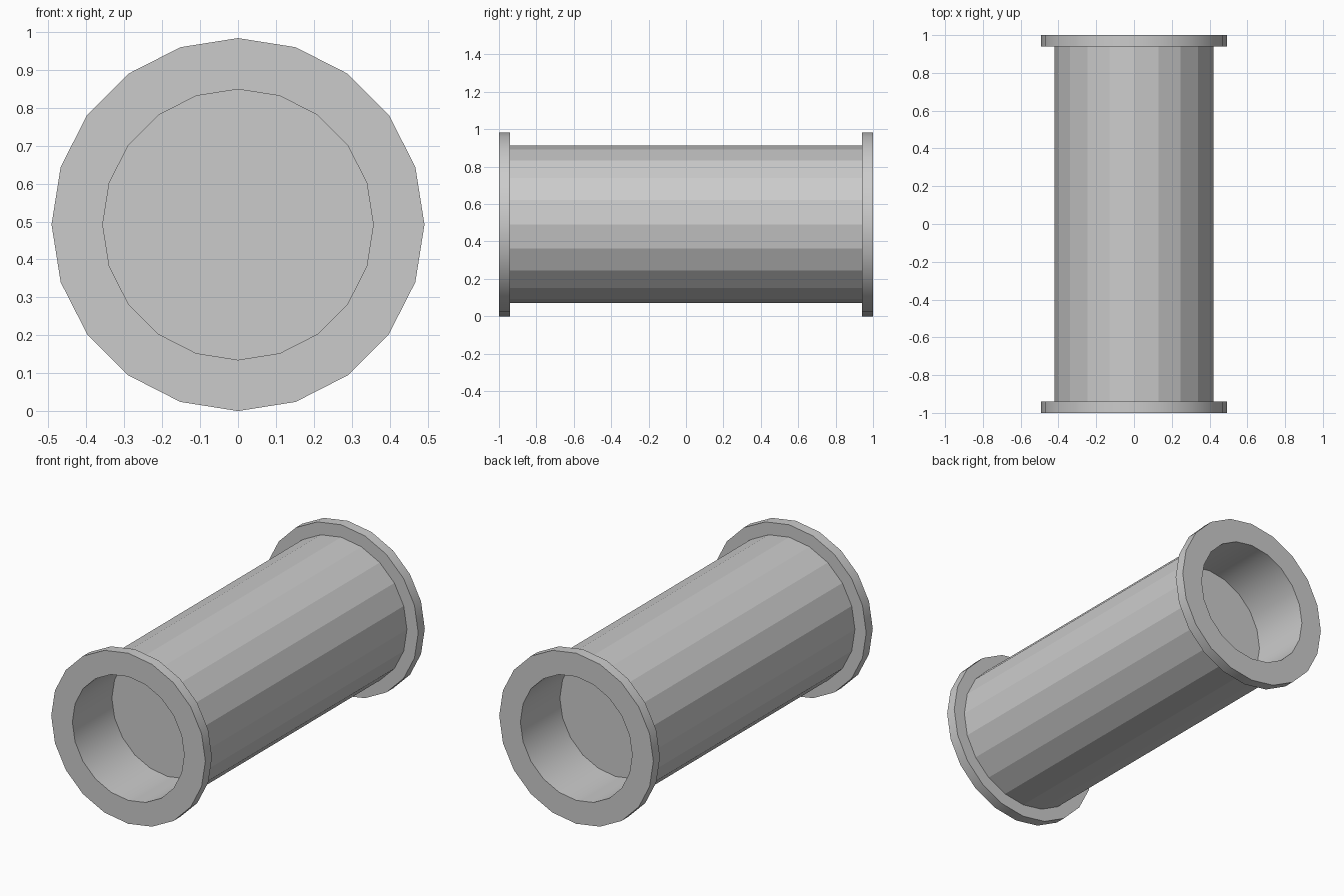
import bpy, bmesh
from math import cos, sin, pi, radians

if "Cube" in bpy.data.objects:
    bpy.data.objects.remove(bpy.data.objects["Cube"])

SIDES = 20
FLANGE_R, TUBE_R, BORE_R = 0.492, 0.42, 0.357
CENTRE_Z = FLANGE_R
FLANGE_T, RECESS = 0.06, 0.36


def revolve(name, profile, cap_end=False):
    """Sweep (radius, y) points around the y axis into a 20-sided shell."""
    bm = bmesh.new()
    rings = [[bm.verts.new((r * cos(2 * pi * i / SIDES), y, r * sin(2 * pi * i / SIDES)))
              for i in range(SIDES)] for r, y in profile]
    for a, b in zip(rings, rings[1:]):
        for i in range(SIDES):
            j = (i + 1) % SIDES
            bm.faces.new((a[i], a[j], b[j], b[i]))
    if cap_end:
        bm.faces.new(rings[-1])
    bmesh.ops.recalc_face_normals(bm, faces=bm.faces)
    # Open shells: make the first side face point outwards
    bm.faces.ensure_lookup_table()
    f = bm.faces[0]
    c = f.calc_center_median()
    if f.normal.x * c.x + f.normal.z * c.z < -1e-6:
        bmesh.ops.reverse_faces(bm, faces=bm.faces)
    mesh = bpy.data.meshes.new(name)
    bm.to_mesh(mesh)
    bm.free()
    obj = bpy.data.objects.new(name, mesh)
    obj.location.z = CENTRE_Z
    bpy.context.collection.objects.link(obj)
    return obj


# Faceted pipe wall between the flanges
revolve("pipe_wall", [(TUBE_R, -1 + FLANGE_T), (TUBE_R, 1 - FLANGE_T)])

# End flanges with their closed recess
for name, s in (("front_flange", -1), ("back_flange", 1)):
    inner = s * (1 - FLANGE_T)
    flange = revolve(name, [
        (FLANGE_R, inner), (FLANGE_R, s),
        (BORE_R, s), (BORE_R, s * (1 - RECESS))], cap_end=True)
    # Shoulder behind the flange rim
    bm = bmesh.new()
    bm.from_mesh(flange.data)
    rim = [v for v in bm.verts if abs(v.co.y - inner) < 1e-5]
    edges = [e for e in bm.edges if all(v in rim for v in e.verts)]
    new = bmesh.ops.extrude_edge_only(bm, edges=edges)["geom"]
    for v in new:
        if isinstance(v, bmesh.types.BMVert):
            v.co.x *= TUBE_R / FLANGE_R
            v.co.z *= TUBE_R / FLANGE_R
    bmesh.ops.recalc_face_normals(bm, faces=bm.faces)
    front = [f for f in bm.faces if abs(f.normal.y) > 0.9
             and all(abs(v.co.y - s) < 1e-5 for v in f.verts)]
    if front[0].normal.y * s < 0:
        bmesh.ops.reverse_faces(bm, faces=bm.faces)
    bm.to_mesh(flange.data)
    bm.free()
    # Smooth rim and bore, sharp corners
    bpy.ops.object.select_all(action='DESELECT')
    flange.select_set(True)
    bpy.context.view_layer.objects.active = flange
    bpy.ops.object.shade_smooth_by_angle(angle=radians(30))
